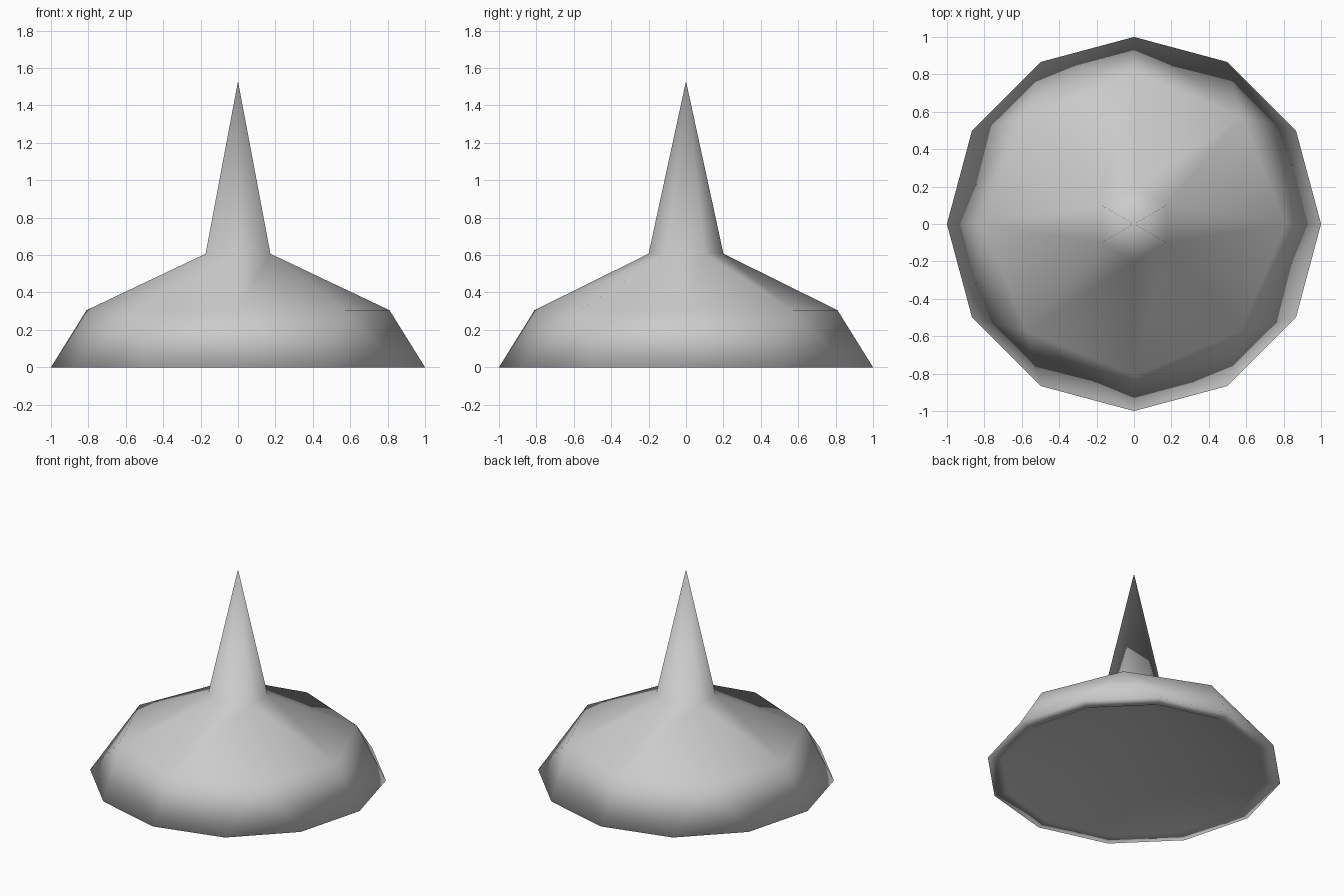
import bpy
import bmesh
from math import radians, cos, sin

cube = bpy.data.objects.get("Cube")
if cube:
    bpy.data.objects.remove(cube, do_unlink=True)

bm = bmesh.new()


def ring(sides, radius, z, start=0):
    """Regular polygon of vertices, counted from a start angle in degrees."""
    verts = []
    for k in range(sides):
        a = radians(start + k * 360 / sides)
        verts.append(bm.verts.new((radius * cos(a), radius * sin(a), z)))
    return verts


def stitch(lo, up):
    """Join two rings of different side counts with a strip of triangles."""
    n, m = len(lo), len(up)
    i = j = 0
    while i < n or j < m:
        if i < n and (i + 1) * m <= (j + 1) * n:
            bm.faces.new((lo[i], lo[(i + 1) % n], up[j % m]))
            i += 1
        else:
            bm.faces.new((lo[i % n], up[(j + 1) % m], up[j]))
            j += 1


def fan(verts, z):
    """Close a ring to a point on the axis."""
    tip = bm.verts.new((0, 0, z))
    for k, v in enumerate(verts):
        bm.faces.new((v, verts[(k + 1) % len(verts)], tip))


# Rings of the body: fewer sides towards the top
rim = ring(12, 0.9, 0)
base = ring(12, 1.0, 0)
shoulder = ring(8, 0.81, 0.305)
neck = ring(6, 0.2, 0.607, start=30)

stitch(rim, base)
stitch(base, shoulder)
stitch(shoulder, neck)

# Conical hollow underneath, and the spike
fan(rim, 0.47)
fan(neck, 1.53)

bmesh.ops.recalc_face_normals(bm, faces=bm.faces)
for face in bm.faces:
    face.smooth = True

mesh = bpy.data.meshes.new("spiked_cap")
bm.to_mesh(mesh)
bm.free()

# Plain grey surface
grey = bpy.data.materials.new("mid_grey")
grey.use_nodes = True
colour = (0.6, 0.6, 0.6, 1)
grey.diffuse_color = colour
grey.node_tree.nodes["Principled BSDF"].inputs["Base Color"].default_value = colour
mesh.materials.append(grey)

spiked_cap = bpy.data.objects.new("spiked_cap", mesh)
bpy.context.scene.collection.objects.link(spiked_cap)
